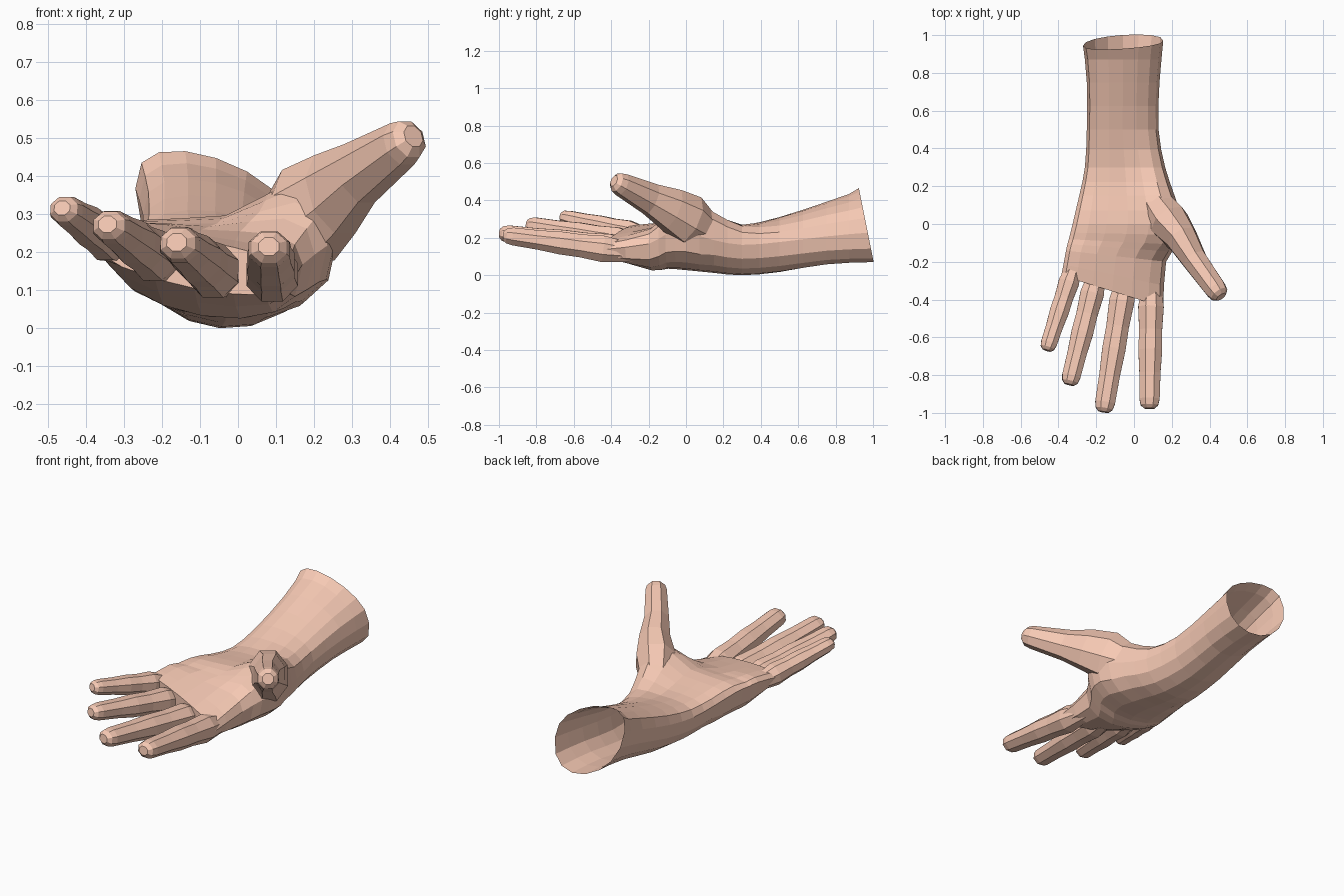
import bpy, bmesh
from math import sin, cos, pi, exp
from mathutils import Vector

if "Cube" in bpy.data.objects:
    bpy.data.objects.remove(bpy.data.objects["Cube"])

skin = bpy.data.materials.new("skin")
skin.diffuse_color = (0.93, 0.59, 0.46, 1)
skin.use_nodes = True
skin.node_tree.nodes["Principled BSDF"].inputs["Base Color"].default_value = skin.diffuse_color


def loft(name, rings):
    """Closed low-poly skin over a list of equal-sized rings."""
    bm = bmesh.new()
    vs = [[bm.verts.new(p) for p in r] for r in rings]
    n = len(vs[0])
    for a, b in zip(vs, vs[1:]):
        for i in range(n):
            j = (i + 1) % n
            bm.faces.new((a[i], a[j], b[j], b[i]))
    bm.faces.new(vs[0])
    bm.faces.new(vs[-1])
    bmesh.ops.recalc_face_normals(bm, faces=bm.faces)
    me = bpy.data.meshes.new(name)
    bm.to_mesh(me)
    bm.free()
    me.materials.append(skin)
    ob = bpy.data.objects.new(name, me)
    bpy.context.collection.objects.link(ob)
    return ob


def densify(rows):
    """Insert a smooth midpoint between neighbouring rows of numbers."""
    out = []
    for i in range(len(rows) - 1):
        a, b = rows[i], rows[i + 1]
        p = rows[i - 1] if i else a
        q = rows[i + 2] if i + 2 < len(rows) else b
        out += [a, [(9 * (u + v) - s - t) / 16 for s, u, v, t in zip(p, a, b, q)]]
    return out + [rows[-1]]


def slab_ring(y, xl, zl, xr, zr, up, down, mound, n=16):
    """Cross-section bulging above and below a tilted chord, thumb mound at right."""
    pts = []
    e = 0.75 if y > 0.1 else 0.6
    skew = 0.31 * min(max(-y / 0.44, 0), 1) ** 1.3   # follow the knuckle line
    for k in range(n):
        a = 2 * pi * k / n
        t = 0.5 - 0.5 * cos(a)
        s = sin(a)
        if s > 1e-6:
            bulge = up * s ** e + mound * exp(-((t - .86) / .22) ** 2)
        else:
            bulge = -down * max(-s, 0) ** (e + .15)
        x = xl + (xr - xl) * t
        z = zl + (zr - zl) * t + bulge
        pts.append(Vector((x, y - skew * (x - xr), z)))
    return pts


def tube(name, path, n=8):
    """Tube along (point, half width, half height) stations with a rounded tip."""
    c = [Vector(p[0]) for p in path]
    rad = [p[1:] for p in path]
    d = (c[-1] - c[-2]).normalized()
    w, h = rad[-1]
    end = c[-1]
    for f, s in ((0.6, 0.86), (0.95, 0.5)):
        c.append(end + d * w * f)
        rad.append((w * s, h * s))
    rings = []
    for i, p in enumerate(c):
        t = (c[min(i + 1, len(c) - 1)] - c[max(i - 1, 0)]).normalized()
        side = t.cross(Vector((0, 0, 1))).normalized()
        up = side.cross(t)
        w, h = rad[i]
        rings.append([p + side * w * 1.06 * cos(2 * pi * (k + .5) / n)
                      + up * h * 1.06 * sin(2 * pi * (k + .5) / n) for k in range(n)])
    return loft(name, rings)


def finger(name, root, tip, r0, r1):
    """Tapered finger, slightly thicker at the joints, root buried in the palm."""
    a, b = Vector(root), Vector(tip)
    path = []
    for f, k in ((-.35, .6), (0, 1), (.25, .95), (.47, 1.03), (.72, .97), (1, 1)):
        r = (r0 + (r1 - r0) * max(f, 0)) * k
        path.append((a.lerp(b, f), r, r * (1.05 - .17 * f)))
    return tube(name, path)


# forearm, wrist and palm: y, left x/z, right x/z, bulge up, bulge down, mound
sections = [
    (0.96, -.27, .37, .155, .23, .15, .215, 0),
    (0.75, -.25, .30, .135, .21, .13, .19, 0),
    (0.50, -.25, .23, .13, .18, .105, .185, 0),
    (0.30, -.26, .20, .165, .165, .085, .18, .03),
    (0.15, -.29, .22, .215, .19, .07, .19, .09),
    (0.00, -.325, .25, .26, .23, .05, .21, .13),
    (-.11, -.345, .255, .235, .22, .035, .20, .08),
    (-.20, -.36, .26, .17, .17, .045, .18, .03),
    (-.44, -.385, .245, .155, .14, .045, .085, 0)]
rings = [slab_ring(*s) for s in densify(sections)]
for p in rings[0]:
    p.y = 1 - 0.2 * (p.z - 0.09)
hand = loft("hand", rings)

# fingers
parts = [
    finger("index_finger", (.09, -.44, .143), (.082, -.925, .21), .069, .055),
    finger("middle_finger", (-.065, -.41, .153), (-.153, -.945, .222), .068, .054),
    finger("ring_finger", (-.222, -.37, .193), (-.332, -.805, .268), .064, .050),
    finger("little_finger", (-.345, -.31, .238), (-.45, -.63, .31), .056, .044)]

# thumb
parts.append(tube("thumb", [
    ((.07, .18, .20), .06, .06), ((.125, .09, .25), .09, .10),
    ((.185, .01, .30), .105, .135), ((.255, -.08, .355), .083, .115),
    ((.32, -.19, .41), .066, .085), ((.432, -.345, .487), .057, .060)]))

# fuse everything into one skin
for p in parts:
    m = hand.modifiers.new("fuse", 'BOOLEAN')
    m.operation = 'UNION'
    m.solver = 'EXACT'
    m.object = p
deps = bpy.context.evaluated_depsgraph_get()
fused = bpy.data.meshes.new_from_object(hand.evaluated_get(deps))
hand.modifiers.clear()
hand.data = fused
for p in parts:
    bpy.data.objects.remove(p)

# open the cut end of the forearm
bm = bmesh.new()
bm.from_mesh(fused)
bm.normal_update()
cap = [f for f in bm.faces if f.normal.y > 0.8 and f.calc_center_median().y > 0.9]
bmesh.ops.delete(bm, geom=cap, context='FACES')
low = min(v.co.z for v in bm.verts)
bmesh.ops.translate(bm, verts=bm.verts, vec=(0, 0, -low))
bm.to_mesh(fused)
bm.free()
